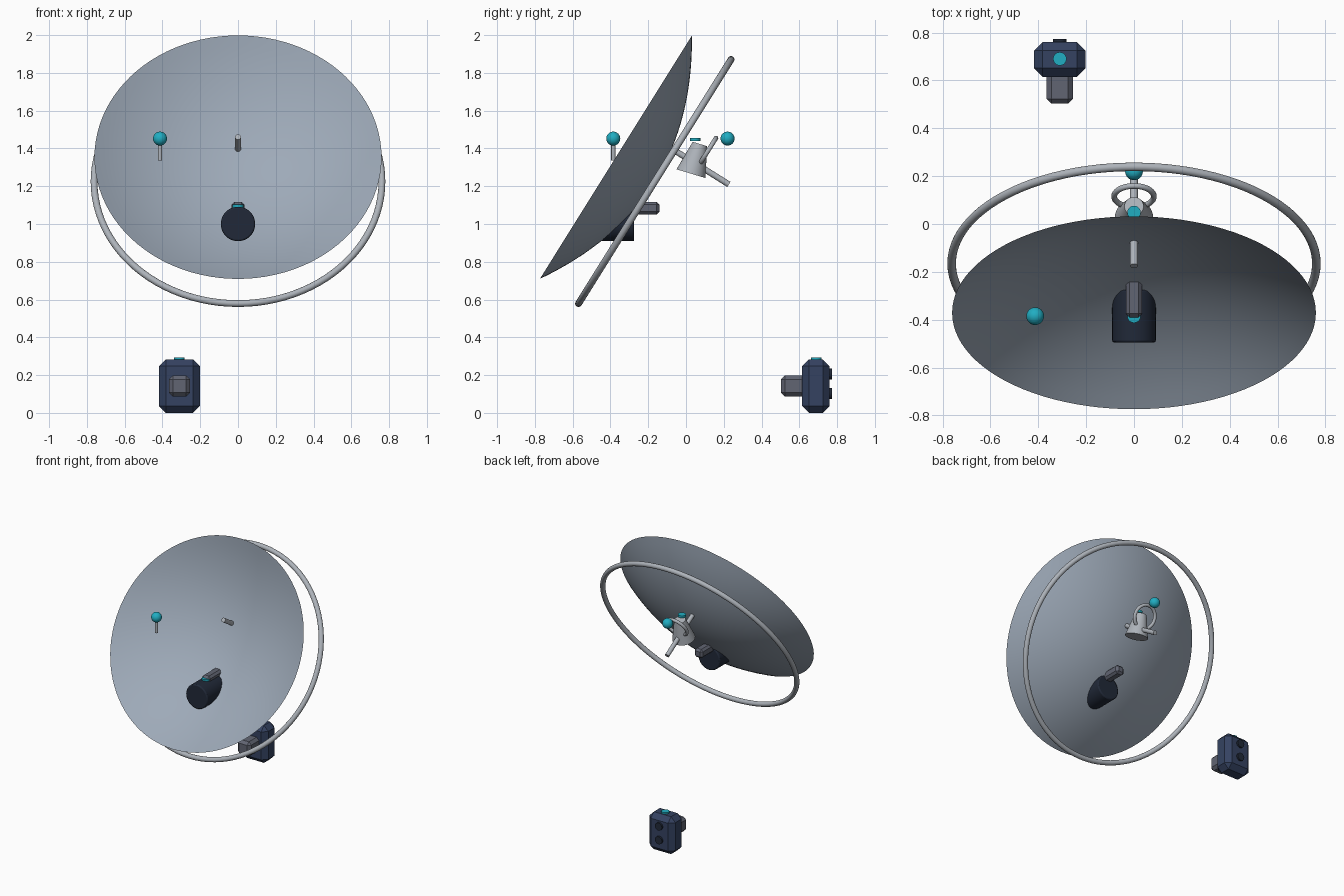
import bpy, bmesh, math
from mathutils import Vector, Matrix

if "Cube" in bpy.data.objects:
    bpy.data.objects.remove(bpy.data.objects["Cube"])

TILT = math.radians(58)                      # dish axis leans from up towards -y
ROT = Matrix.Rotation(TILT, 4, 'X')
AXIS = ROT.to_3x3() @ Vector((0, 0, 1))
DISH_AT = Vector((0, -0.165, 1.225))


def material(name, rgb):
    m = bpy.data.materials.new(name)
    m.diffuse_color = (*rgb, 1)
    m.use_nodes = True
    m.node_tree.nodes["Principled BSDF"].inputs["Base Color"].default_value = m.diffuse_color
    return m


SLATE = material("slate", (0.34, 0.40, 0.48))
NAVY = material("navy", (0.035, 0.055, 0.12))
DARK = material("dark_navy", (0.015, 0.022, 0.04))
STEEL = material("steel", (0.12, 0.13, 0.17))
CYAN = material("cyan", (0.015, 0.42, 0.54))
METAL = material("metal", (0.42, 0.45, 0.49))


def finish(name, mat, smooth=True):
    ob = bpy.context.object
    ob.name = name
    if mat:
        ob.data.materials.append(mat)
    if smooth:
        bpy.ops.object.shade_smooth_by_angle(angle=math.radians(35))
    return ob


def bevel(ob, width, segments=1):
    b = ob.modifiers.new("bevel", 'BEVEL')
    b.width, b.segments = width, segments
    b.limit_method = 'ANGLE'
    b.angle_limit = math.radians(40)


def cone(name, a, b, r1, r2, mat, sides=32):
    a, b = Vector(a), Vector(b)
    d = b - a
    bpy.ops.mesh.primitive_cone_add(vertices=sides, radius1=r1, radius2=r2, depth=d.length,
                                    location=(a + b) / 2, rotation=d.to_track_quat('Z', 'Y').to_euler())
    return finish(name, mat)


def rod(name, a, b, r, mat, sides=32):
    return cone(name, a, b, r, r, mat, sides)


def box(name, lo, hi, mat, width):
    lo, hi = Vector(lo), Vector(hi)
    bpy.ops.mesh.primitive_cube_add(size=1, location=(lo + hi) / 2)
    ob = finish(name, mat, smooth=False)
    ob.data.transform(Matrix.Diagonal((*(hi - lo), 1)))
    bevel(ob, width)
    return ob


def ball(name, at, r):
    bpy.ops.mesh.primitive_uv_sphere_add(segments=32, ring_count=16, radius=r, location=at)
    return finish(name, CYAN)


def ring(name, at, major, minor, mat):
    bpy.ops.mesh.primitive_torus_add(major_segments=96, minor_segments=16, major_radius=major,
                                     minor_radius=minor, location=at, rotation=(TILT, 0, 0))
    return finish(name, mat)


def cap(name, x, y, z):
    return rod(name, (x, y, z), (x, y, z + 0.016), 0.028, CYAN)


# Parabolic dish: spun profile, vertex at DISH_AT
R, DEPTH, STEPS = 0.76, 0.243, 16
bm = bmesh.new()
prof = [bm.verts.new((R * i / STEPS, 0, DEPTH * (i / STEPS) ** 2)) for i in range(STEPS + 1)]
edges = [bm.edges.new(p) for p in zip(prof, prof[1:])]
bmesh.ops.spin(bm, geom=prof + edges, cent=(0, 0, 0), axis=(0, 0, 1), angle=math.tau, steps=96)
bmesh.ops.remove_doubles(bm, verts=bm.verts, dist=1e-5)
bmesh.ops.recalc_face_normals(bm, faces=bm.faces)
me = bpy.data.meshes.new("dish")
bm.to_mesh(me)
bm.free()
dish = bpy.data.objects.new("dish", me)
dish.matrix_world = Matrix.Translation(DISH_AT) @ ROT
bpy.context.collection.objects.link(dish)
bpy.context.view_layer.objects.active = dish
dish.select_set(True)
finish("dish", SLATE)

# Hoop behind the dish
ring("back_hoop", DISH_AT, 0.762, 0.018, METAL)

# Feed: horn, axial rod, collar and top cap
horn_mid, horn_dir = Vector((0, 0.05, 1.345)), Vector((0, 0.29, 0.957))
cone("feed_horn", horn_mid - horn_dir * 0.082, horn_mid + horn_dir * 0.082, 0.08, 0.04, METAL, 48)
rod_mid = Vector((0, 0.026, 1.335))
rod("feed_rod", rod_mid + AXIS * 0.237, rod_mid - AXIS * 0.237, 0.016, METAL)
ring("feed_collar", (0, 0.115, 1.385), 0.083, 0.012, METAL)
cap("feed_cap", 0, 0.048, 1.44)

# Indicator lights
ball("feed_light", (0, 0.22, 1.452), 0.037)
ball("side_light", (-0.413, -0.385, 1.452), 0.037)
rod("side_light_stem", (-0.413, -0.385, 1.335), (-0.413, -0.385, 1.43), 0.011, METAL, 16)

# Motor drum through the dish, with its arm and cap
drum = rod("motor_drum", (0, -0.495, 1.0), (0, -0.274, 1.0), 0.091, DARK, 48)
bevel(drum, 0.008, 2)
box("motor_arm", (-0.034, -0.39, 1.05), (0.034, -0.14, 1.117), STEEL, 0.015)
cap("motor_cap", 0, -0.385, 1.086)

# Control box on the ground
box("control_box", (-0.418, 0.615, 0), (-0.202, 0.76, 0.283), NAVY, 0.036)
box("control_box_snout", (-0.365, 0.503, 0.087), (-0.255, 0.64, 0.198), STEEL, 0.02)
cap("control_box_cap", -0.31, 0.69, 0.278)
for i, z in enumerate((0.103, 0.207)):
    rod(f"control_knob_{i + 1}", (-0.31, 0.745, z), (-0.31, 0.773, z), 0.029, DARK)
